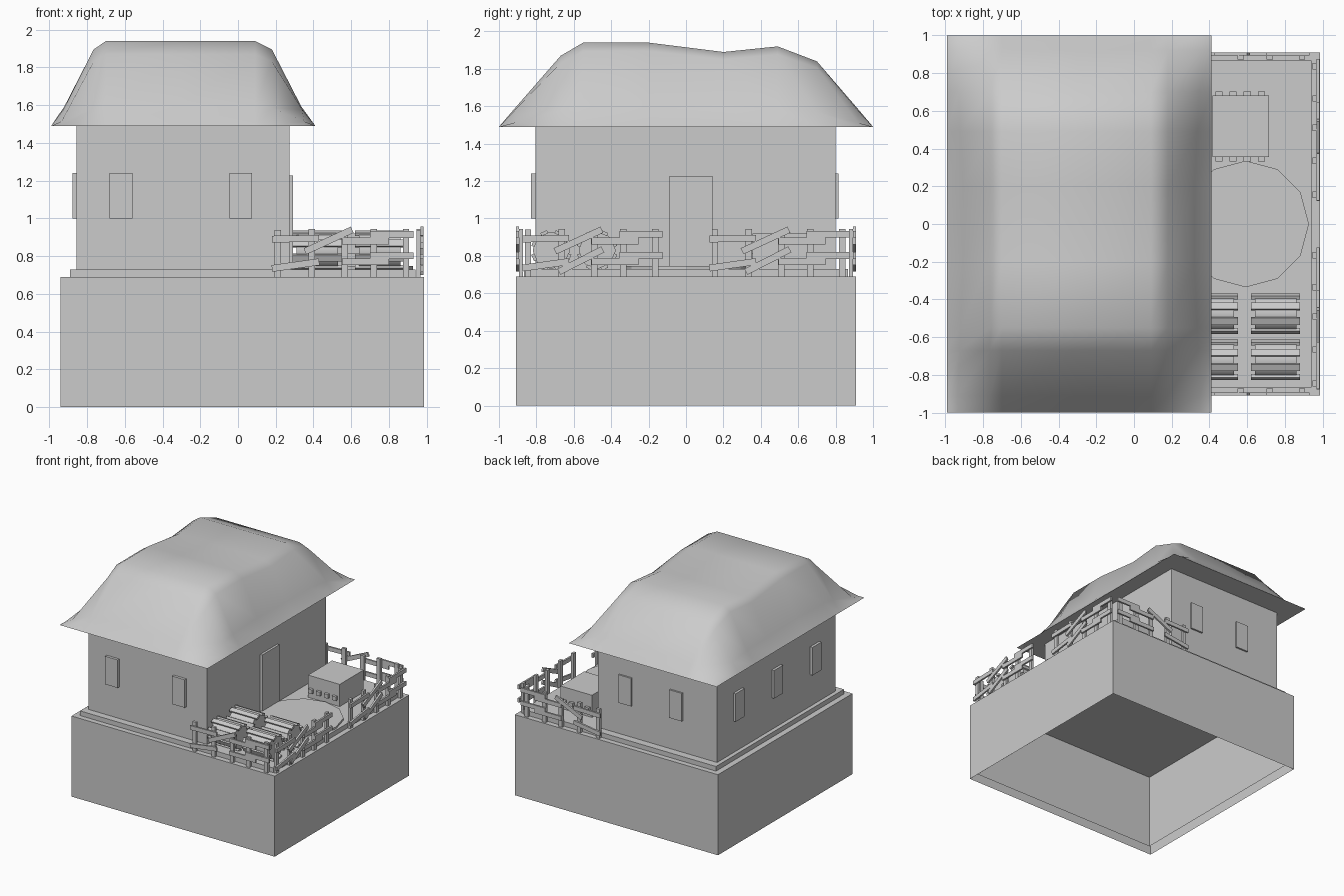
import bpy, bmesh, math
from mathutils import Vector, Matrix

if "Cube" in bpy.data.objects:
    bpy.data.objects.remove(bpy.data.objects["Cube"])


def finish(bm, name, smooth=None):
    bmesh.ops.recalc_face_normals(bm, faces=bm.faces[:])
    me = bpy.data.meshes.new(name)
    bm.to_mesh(me)
    bm.free()
    ob = bpy.data.objects.new(name, me)
    bpy.context.collection.objects.link(ob)
    if smooth:
        bpy.ops.object.select_all(action='DESELECT')
        ob.select_set(True)
        bpy.context.view_layer.objects.active = ob
        bpy.ops.object.shade_smooth_by_angle(angle=math.radians(smooth))
    return ob


def add_box(bm, lo, hi, mat=Matrix(), open_bottom=False):
    lo, hi = Vector(lo), Vector(hi)
    m = mat @ Matrix.Translation((lo + hi) / 2) @ Matrix.Diagonal((*(hi - lo), 1))
    vs = bmesh.ops.create_cube(bm, size=1, matrix=m)['verts']
    if open_bottom:
        f = min({f for v in vs for f in v.link_faces}, key=lambda f: f.calc_center_median().z)
        bmesh.ops.delete(bm, geom=[f], context='FACES_ONLY')


def box(name, lo, hi, **kw):
    bm = bmesh.new()
    add_box(bm, lo, hi, **kw)
    return finish(bm, name)


# Hollow base, plinth and house walls
box("base_block", (-.94, -.91, 0), (.985, .91, .69), open_bottom=True)
box("plinth", (-.89, -.865, .04), (.94, .865, .73), open_bottom=True)
box("house_walls", (-.855, -.805, .73), (.272, .8, 1.5))

# Door and windows as thin raised panels
box("door", (.26, -.088, .73), (.292, .143, 1.228))
for x in (-.62, .015):
    box("front_window", (x - .06, -.828, 1), (x + .06, -.8, 1.24))
for x in (-.47, .01):
    box("back_window", (x - .06, .79, 1), (x + .06, .815, 1.24))
for y in (-.52, 0, .52):
    box("left_window", (-.877, y - .06, 1), (-.85, y + .06, 1.24))

# Sagging thatched roof: stations of (y, top z, inward sag)
stations = [(-1, 1.49, 0), (-.91, 1.595, 0), (-.67, 1.87, .01), (-.55, 1.94, .015), (-.2, 1.94, .03),
            (.2, 1.89, .03), (.49, 1.92, .015), (.7, 1.84, .005), (.92, 1.585, 0), (1, 1.49, 0)]
columns = [(-.99, 0, 0), (-.935, .23, 1), (-.765, .9, 0), (-.7, 1, 0), (-.3, 1, 0),
           (.09, 1, 0), (.18, .9, 0), (.35, .23, -1), (.41, 0, 0)]
bm = bmesh.new()
grid = []
for y, top, sag in stations:
    grid.append([bm.verts.new((x + s * sag, y, 1.49 + (top - 1.49) * f)) for x, f, s in columns])
for a, b in zip(grid, grid[1:]):
    for i in range(len(columns) - 1):
        bm.faces.new((a[i], a[i + 1], b[i + 1], b[i]))
rim = grid[0] + [r[-1] for r in grid[1:-1]] + grid[-1][::-1] + [r[0] for r in grid[-2:0:-1]]
bm.faces.new(rim)
finish(bm, "thatched_roof", 80)


# Rickety fence section along local x, outer side at local -y
def fence(name, mat, extra):
    bm = bmesh.new()
    for u, top in ((.03, .94), (.21, .945), (.385, .93), (.54, .945), (.71, .945)):
        add_box(bm, (u - .017, -.005, .69), (u + .017, .017, top), mat)
    rails = [(0, .89, .25, .895), (0, .735, .25, .77), (.175, .825, .425, .94), (.37, .88, .62, .88),
             (.37, .77, .62, .77), (.52, .915, .75, .915), (.52, .802, .75, .802)]
    if extra:
        rails.append((.195, .715, .43, .835))
    for u0, z0, u1, z1 in rails:
        d = math.hypot(u1 - u0, z1 - z0)
        r = (Matrix.Translation(((u0 + u1) / 2, 0, (z0 + z1) / 2))
             @ Matrix.Rotation(-math.atan2(z1 - z0, u1 - u0), 4, 'Y'))
        add_box(bm, (-d / 2, -.02, -.018), (d / 2, -.005, .018), mat @ r)
    finish(bm, name)


turn = Matrix.Rotation(math.pi / 2, 4, 'Z')
fence("front_fence", Matrix.Translation((.18, -.888, 0)), False)
fence("right_fence_front", Matrix.Translation((.962, -.875, 0)) @ turn, True)
fence("right_fence_back", Matrix.Translation((.962, .125, 0)) @ turn, True)
fence("back_fence", Matrix.Translation((.18, .888, 0)) @ Matrix.Diagonal((1, -1, 1, 1)), False)

# Round paving disc outside the door
bm = bmesh.new()
bmesh.ops.create_cone(bm, cap_ends=True, segments=12, radius1=.335, radius2=.335, depth=.02,
                      matrix=Matrix.Translation((.592, 0, .737)))
finish(bm, "round_paving")

# Crate with small pegs on two sides
bm = bmesh.new()
add_box(bm, (.415, .355, .73), (.715, .68, .92))
for x in (.45, .525, .6, .675):
    add_box(bm, (x - .019, .332, .78), (x + .019, .703, .815))
finish(bm, "crate")

# Lying barrels wrapped in slats
for x in (.42, .75):
    for y in (-.475, -.72):
        c = Matrix.Translation((x, y, .83))
        bm = bmesh.new()
        bmesh.ops.create_cone(bm, cap_ends=True, segments=20, radius1=.098, radius2=.098, depth=.22,
                              matrix=c @ Matrix.Rotation(math.pi / 2, 4, 'Y'))
        finish(bm, "barrel_body", 40)
        bm = bmesh.new()
        for k in range(8):
            r = Matrix.Rotation((k + .5) * math.pi / 4, 4, 'X')
            add_box(bm, (-.13, -.019, .09), (.13, .019, .108), c @ r)
        finish(bm, "barrel_slats")
